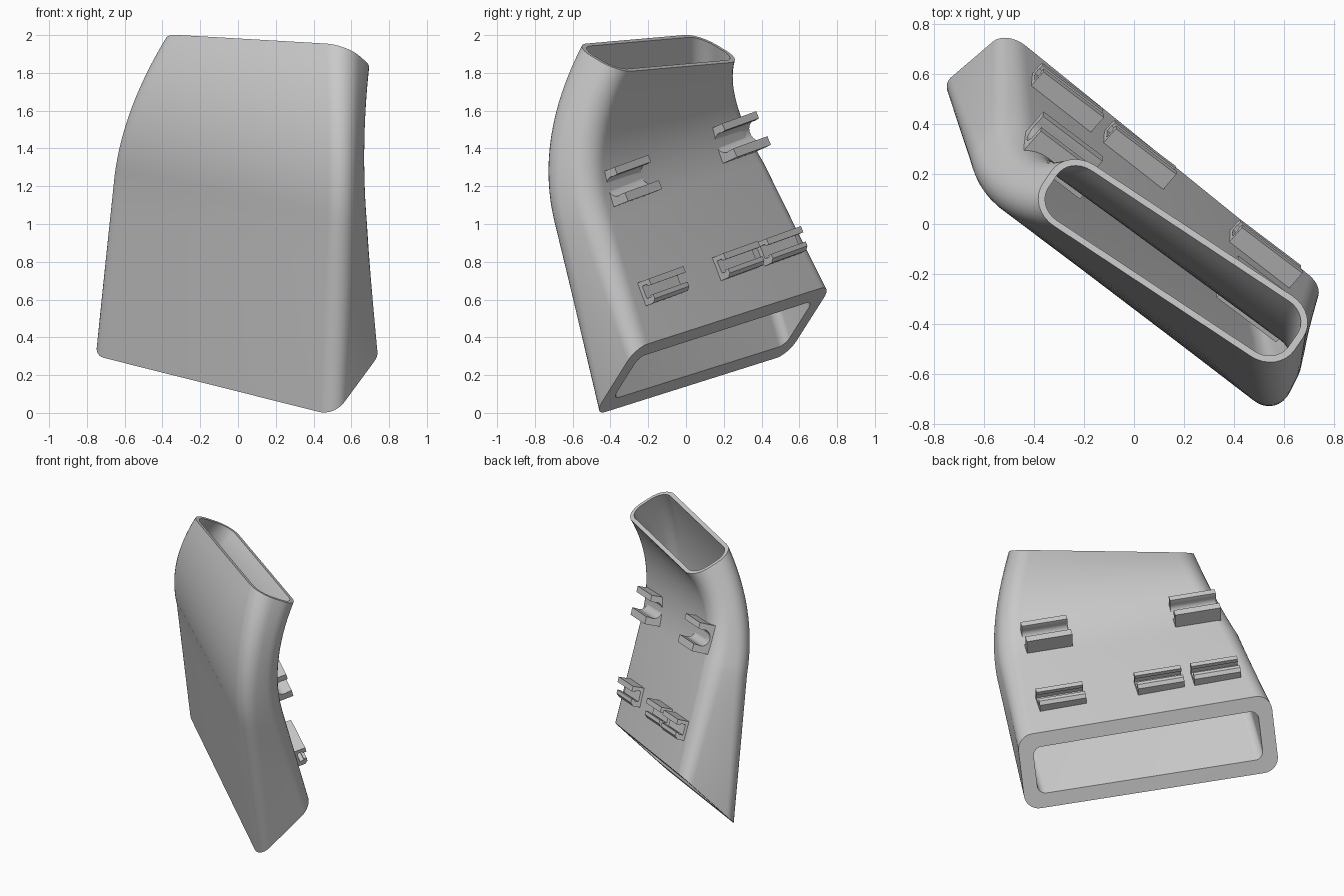
import bpy, bmesh, math
from mathutils import Vector

if "Cube" in bpy.data.objects:
    bpy.data.objects.remove(bpy.data.objects["Cube"], do_unlink=True)

grey = bpy.data.materials.new("matte_grey")
grey.use_nodes = True
grey.diffuse_color = (0.59, 0.59, 0.59, 1)
grey.node_tree.nodes["Principled BSDF"].inputs["Base Color"].default_value = (0.59, 0.59, 0.59, 1)

# Four duct edges: inlet corner, start of bend, bend control, outlet corner
EDGES = [[Vector(p) for p in e] for e in (
    ((0.51, -0.49, -0.015), (0.56, -0.74, 1.0), (0.58, -0.855, 1.45), (0.575, -0.60, 1.949)),
    ((0.775, -0.265, 0.345), (0.72, -0.46, 1.0), (0.685, -0.59, 1.40), (0.742, -0.359, 1.803)),
    ((-0.51, 0.775, 0.68), (-0.49, 0.455, 1.33), (-0.46, 0.25, 1.68), (-0.266, 0.307, 1.861)),
    ((-0.785, 0.54, 0.31), (-0.70, 0.26, 1.25), (-0.66, 0.08, 1.62), (-0.43, 0.065, 2.007)))]
STRAIGHT, BEND, ARC = 5, 16, 8


def finish(name, bm):
    bmesh.ops.recalc_face_normals(bm, faces=bm.faces)
    mesh = bpy.data.meshes.new(name)
    bm.to_mesh(mesh)
    bm.free()
    mesh.materials.append(grey)
    obj = bpy.data.objects.new(name, mesh)
    bpy.context.collection.objects.link(obj)
    bpy.ops.object.select_all(action='DESELECT')
    bpy.context.view_layer.objects.active = obj
    obj.select_set(True)
    bpy.ops.object.shade_smooth_by_angle(angle=math.radians(32))


def section(i):
    """Four corners of cross-section i: straight run first, then a curved bend."""
    if i <= STRAIGHT:
        return [e[0].lerp(e[1], i / STRAIGHT) for e in EDGES]
    t = (i - STRAIGHT) / BEND
    return [e[1].lerp(e[2], t).lerp(e[2].lerp(e[3], t), t) for e in EDGES]


def rounded(corners, inset, radius):
    """Rounded rectangle through four corners, moved inwards by inset."""
    points = []
    r = max(radius - inset, 0.055)
    for k, p in enumerate(corners):
        back = (corners[k - 1] - p).normalized()
        ahead = (corners[(k + 1) % 4] - p).normalized()
        centre = p + (back + ahead) * (inset + r)
        for j in range(ARC + 1):
            a = math.pi / 2 * j / ARC
            points.append(centre - ahead * r * math.cos(a) - back * r * math.sin(a))
    return points


# Hollow duct: outer skin up, inner skin down, joined at both rims
total = STRAIGHT + BEND
loops = []
for i in range(total + 1):
    loops.append(rounded(section(i), 0, 0.1 + 0.03 * i / total))
for i in range(total, -1, -1):
    f = min(i / STRAIGHT, 1)
    wall = 0.095 - 0.05 * f - 0.017 * max(0, i - STRAIGHT) / BEND
    loops.append(rounded(section(i), wall, 0.13))
bm = bmesh.new()
rings = [[bm.verts.new(p) for p in loop] for loop in loops]
for lower, upper in zip(rings, rings[1:] + rings[:1]):
    for j in range(len(lower)):
        k = (j + 1) % len(lower)
        bm.faces.new((lower[j], lower[k], upper[k], upper[j]))
finish("duct_shell", bm)


# Clips on the back wall: a C-shaped profile (out, up) swept along the wall
def clip(name, s, t, profile, length):
    b0, b1 = EDGES[1][:2]
    c0, c1 = EDGES[2][:2]
    low, high = b0.lerp(c0, s), b1.lerp(c1, s)
    origin = low + (high - low) * t
    along = (c1 - b1).normalized()
    out = along.cross(high - low).normalized()
    up = out.cross(along)
    bm = bmesh.new()
    ends = [[bm.verts.new(origin + out * x + up * y + along * side * length / 2)
             for x, y in profile] for side in (-1, 1)]
    bm.faces.new(ends[0])
    bm.faces.new(ends[1])
    for j in range(len(profile)):
        k = (j + 1) % len(profile)
        bm.faces.new((ends[0][j], ends[0][k], ends[1][k], ends[1][j]))
    finish(name, bm)


groove = [(0.055 + 0.05 * math.cos(math.radians(a)), 0.055 * math.sin(math.radians(a)))
          for a in range(70, 291, 20)]
round_clip = [(-0.03, 0.095), (0.1, 0.095), (0.1, 0.055)] + groove + [
    (0.105, -0.05), (0.105, -0.1), (-0.03, -0.1)]
slot_clip = [(-0.03, 0.065), (0.08, 0.065), (0.08, 0.03), (0.055, 0.03), (0.055, 0.04),
             (0.02, 0.04), (0.02, -0.03), (0.05, -0.03), (0.05, -0.02),
             (0.07, -0.02), (0.07, -0.045), (0.05, -0.065), (-0.03, -0.065)]

for name, s, t in (("left", 0.2, 1.23), ("right", 0.855, 1.25)):
    clip("upper_clip_" + name, s, t, round_clip, 0.305)
for name, s in (("left", 0.2), ("middle", 0.6), ("right", 0.83)):
    clip("lower_clip_" + name, s, 0.38, slot_clip, 0.31)
